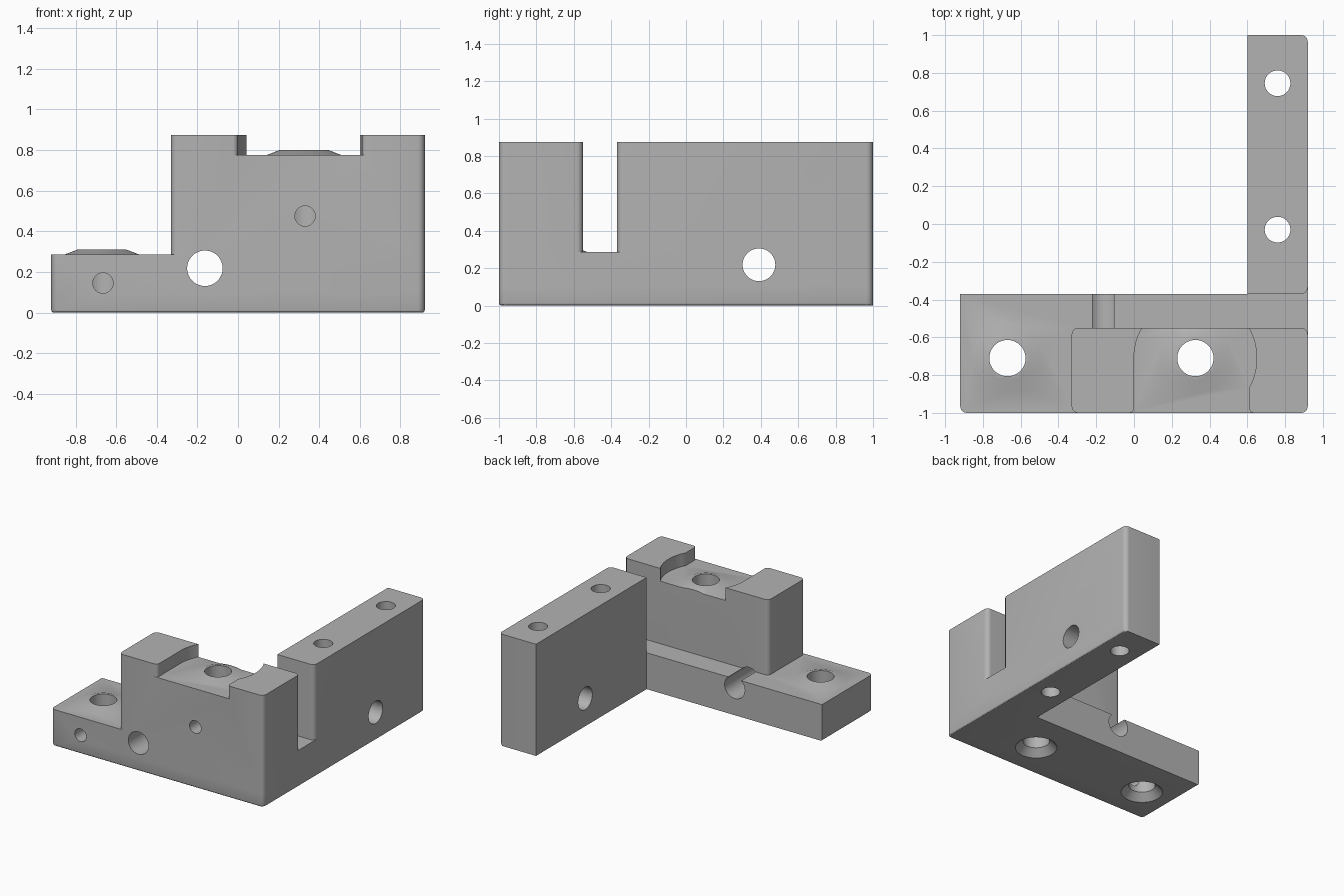
import bpy, bmesh, math
from mathutils import Vector, Matrix

cube = bpy.data.objects.get("Cube")
if cube:
    bpy.data.objects.remove(cube, do_unlink=True)

gray = bpy.data.materials.new("machined gray")
gray.use_nodes = True
GRAY = (0.45, 0.45, 0.45, 1)
gray.diffuse_color = GRAY
gray.node_tree.nodes["Principled BSDF"].inputs["Base Color"].default_value = GRAY

STEP, POCKET, TOP = 0.285, 0.775, 0.875   # floor heights
SLOT_FRONT, SLOT_BACK = -0.55, -0.37      # gap between block and wall
R = 0.035                                 # corner fillet


def finish(bm, name):
    bmesh.ops.recalc_face_normals(bm, faces=bm.faces)
    mesh = bpy.data.meshes.new(name)
    bm.to_mesh(mesh)
    bm.free()
    mesh.materials.append(gray)
    obj = bpy.data.objects.new(name, mesh)
    bpy.context.collection.objects.link(obj)
    return obj


def rounded(corners, steps=6):
    """Outline from (x, y, fillet) corners."""
    pts = []
    for i, (x, y, r) in enumerate(corners):
        p = Vector((x, y))
        if not r:
            pts.append(p)
            continue
        a = (Vector(corners[i - 1][:2]) - p).normalized()
        b = (Vector(corners[(i + 1) % len(corners)][:2]) - p).normalized()
        center = p + (a + b) * r
        for k in range(steps + 1):
            t = math.pi / 2 * k / steps
            pts.append(center - b * r * math.cos(t) - a * r * math.sin(t))
    return pts


def prism(name, pts, z0, z1, soft_edge=None):
    """Extruded outline; soft_edge picks bottom edges to round."""
    bm = bmesh.new()
    face = bm.faces.new([bm.verts.new((p[0], p[1], z0)) for p in pts])
    new = bmesh.ops.extrude_face_region(bm, geom=[face])["geom"]
    for v in new:
        if isinstance(v, bmesh.types.BMVert):
            v.co.z = z1
    bmesh.ops.recalc_face_normals(bm, faces=bm.faces)
    if soft_edge:
        edges = [e for e in bm.edges if all(v.co.z == z0 for v in e.verts)
                 and soft_edge(*[v.co for v in e.verts])]
        bmesh.ops.bevel(bm, geom=edges, offset=0.013, segments=3, profile=0.5, affect='EDGES')
    return finish(bm, name)


def cone(name, start, axis, length, r1, r2):
    bm = bmesh.new()
    turn = Vector((0, 0, 1)).rotation_difference(Vector(axis)).to_matrix().to_4x4()
    place = Matrix.Translation(start) @ turn @ Matrix.Translation((0, 0, length / 2))
    bmesh.ops.create_cone(bm, cap_ends=True, segments=48, radius1=r1, radius2=r2,
                          depth=length, matrix=place)
    return finish(bm, name)


def combine(body, tool, operation='DIFFERENCE'):
    tool.hide_render = True
    mod = body.modifiers.new("combine", 'BOOLEAN')
    mod.operation, mod.solver, mod.object = operation, 'EXACT', tool
    bpy.context.view_layer.objects.active = body
    bpy.ops.object.modifier_apply(modifier=mod.name)
    bpy.data.objects.remove(tool, do_unlink=True)


# L-shaped base with softened outer bottom edges
body = prism("angle_bracket", rounded([
    (-0.92, -1, R), (0.92, -1, R), (0.92, 1, R),
    (0.6, 1, 0), (0.6, SLOT_BACK, 0), (-0.92, SLOT_BACK, 0)]), 0, STEP,
    lambda a, b: not (a.y > 0.99 and b.y > 0.99)
    and not (a.x < 0.61 and b.x < 0.61 and min(a.y, b.y) > -0.4))

# front block
block = prism("front_block", rounded([
    (-0.33, -1, R), (0.92, -1, R), (0.92, SLOT_FRONT, R), (-0.33, SLOT_FRONT, R)]), 0.1, TOP)

# top pocket: round recess opening to the front, with flared mouth
cx, cy, pr, right = 0.325, -0.71, 0.325, 0.61
end = math.acos((right - cx) / pr)
sweep = [math.pi - (math.pi + end) * i / 40 for i in range(41)]
flare = [math.pi / 2 * i / 5 for i in range(6)]
f = 0.025
outline = [(cx + pr * math.cos(a), cy + pr * math.sin(a)) for a in sweep]
outline += [(right + f - f * math.cos(a), -1 + f - f * math.sin(a)) for a in flare]
outline += [(right + f, -1.1), (-f, -1.1)]
outline += [(-f + f * math.cos(a), -1 + f - f * math.sin(a)) for a in reversed(flare)]
combine(block, prism("pocket_cutter", outline, POCKET, 1))

# seat pads around the screw holes
def pad(x, z):
    return cone("screw_pad", (x, cy, z - 0.01), (0, 0, 1), 0.035, 0.212, 0.12)

combine(block, pad(cx, POCKET), 'UNION')
combine(block, prism("pad_trim", [(0, SLOT_FRONT), (0.6, SLOT_FRONT), (0.6, -0.4), (0, -0.4)],
                     0.7, 0.86))
combine(body, block, 'UNION')
combine(body, pad(-0.67, STEP), 'UNION')

# side wall
wall = prism("side_wall", rounded([
    (0.6, SLOT_BACK, 0), (0.92, SLOT_BACK, R), (0.92, 1, R), (0.6, 1, 0)]), 0.1, TOP)
combine(body, wall, 'UNION')

# countersunk screw holes with cross pin holes from the front
for x, pin_x, pin_z in ((-0.67, -0.665, 0.145), (cx, 0.33, 0.475)):
    combine(body, cone("screw_hole", (x, cy, -0.1), (0, 0, 1), 1.2, 0.096, 0.096))
    combine(body, cone("countersink", (x, cy, -0.01), (0, 0, 1), 0.07, 0.16, 0.09))
    combine(body, cone("pin_hole", (pin_x, -1.1, pin_z), (0, 1, 0), 1.1 + cy, 0.05, 0.05))

# wall dowel holes
for y in (0.745, -0.03):
    combine(body, cone("dowel_hole", (0.76, y, -0.1), (0, 0, 1), 1.2, 0.068, 0.068))

# cross holes through the block and the wall
combine(body, cone("front_hole", (-0.163, -1.1, 0.218), (0, 1, 0), 1, 0.0875, 0.0875))
combine(body, cone("side_hole", (0.4, 0.39, 0.218), (1, 0, 0), 0.7, 0.0875, 0.0875))

bpy.ops.object.select_all(action='DESELECT')
body.select_set(True)
bpy.context.view_layer.objects.active = body
bpy.ops.object.shade_smooth_by_angle(angle=math.radians(30))
